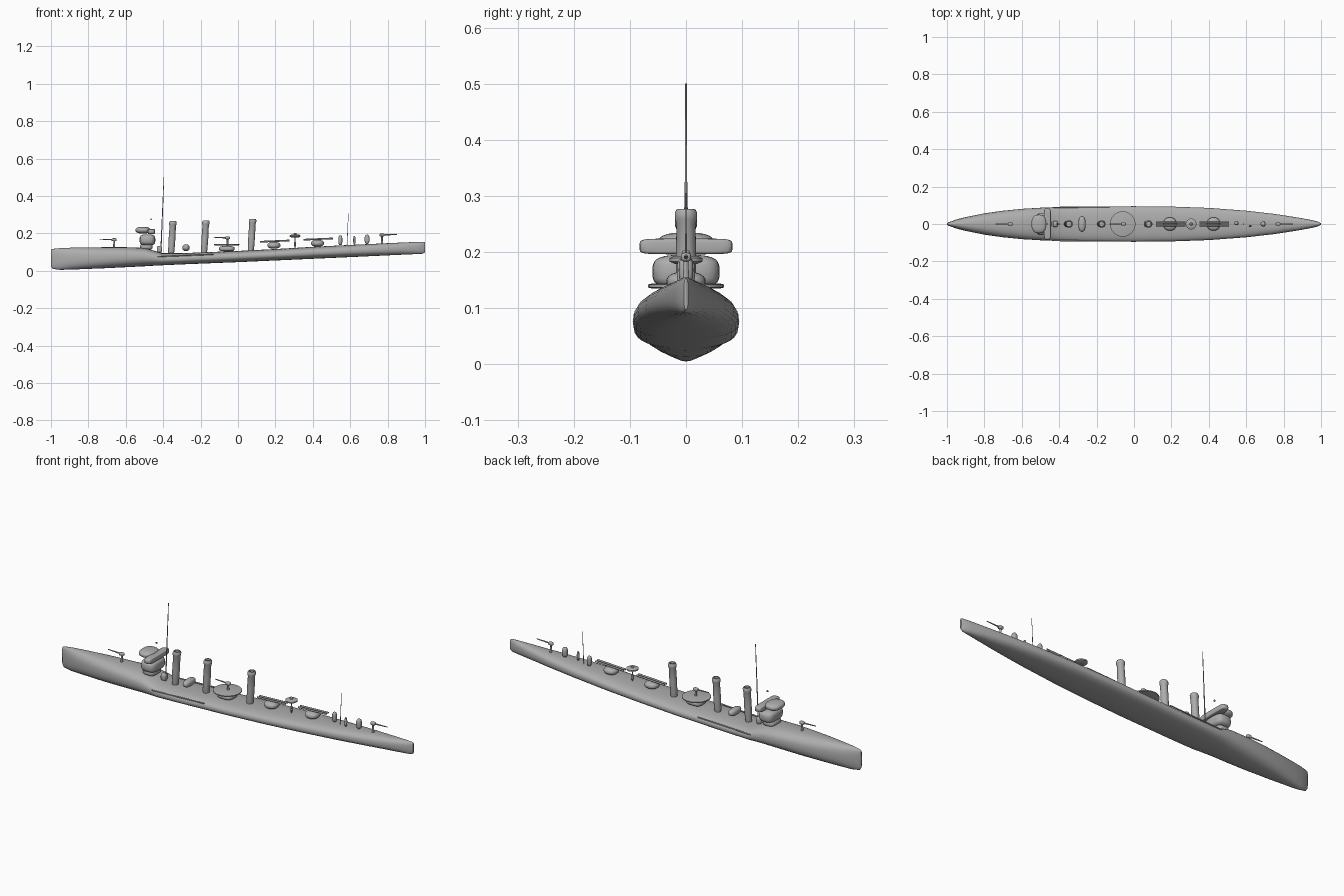
import bpy, bmesh, math
from mathutils import Vector

cube = bpy.data.objects.get("Cube")
if cube:
    bpy.data.objects.remove(cube, do_unlink=True)

grey = bpy.data.materials.new("warship grey")
grey.use_nodes = True
COLOUR = (0.42, 0.42, 0.42, 1)
grey.diffuse_color = COLOUR
grey.node_tree.nodes["Principled BSDF"].inputs["Base Color"].default_value = COLOUR


def finish(name, bm, angle=50):
    bmesh.ops.recalc_face_normals(bm, faces=bm.faces)
    mesh = bpy.data.meshes.new(name)
    bm.to_mesh(mesh)
    bm.free()
    obj = bpy.data.objects.new(name, mesh)
    mesh.materials.append(grey)
    bpy.context.collection.objects.link(obj)
    bpy.ops.object.select_all(action='DESELECT')
    bpy.context.view_layer.objects.active = obj
    obj.select_set(True)
    bpy.ops.object.shade_smooth_by_angle(angle=math.radians(angle))
    return obj


def signed_power(v, p):
    return math.copysign(abs(v) ** p, v)


def skin(bm, rings):
    for a, b in zip(rings, rings[1:]):
        n = len(a)
        for i in range(n):
            j = (i + 1) % n
            bm.faces.new((a[i], a[j], b[j], b[i]))
    bm.faces.new(rings[0])
    bm.faces.new(rings[-1])


def rounded(name, centre, size, p=0.6):
    """Rounded block (superellipsoid) with the given half sizes."""
    bm = bmesh.new()
    bmesh.ops.create_uvsphere(bm, u_segments=24, v_segments=14, radius=1)
    for v in bm.verts:
        r = math.hypot(v.co.x, v.co.y)
        k = max(r, 1e-6)
        ring = signed_power(r, p)
        v.co = (centre[0] + size[0] * ring * signed_power(v.co.x / k, p),
                centre[1] + size[1] * ring * signed_power(v.co.y / k, p),
                centre[2] + size[2] * signed_power(v.co.z, p))
    return finish(name, bm)


def rod(name, start, end, r1, r2=None, sides=12):
    start, end = Vector(start), Vector(end)
    axis = end - start
    bm = bmesh.new()
    bmesh.ops.create_cone(bm, cap_ends=True, segments=sides, radius1=r1,
                          radius2=r1 if r2 is None else r2, depth=axis.length)
    bm.transform(axis.to_track_quat('Z', 'Y').to_matrix().to_4x4())
    bmesh.ops.translate(bm, verts=bm.verts, vec=(start + end) / 2)
    return finish(name, bm)


def turned(name, x, z, profile, rake=0.0):
    """Lathe a (radius, height) profile, leaning along x with height."""
    bm = bmesh.new()
    rings = []
    for r, h in profile:
        angles = [math.tau * i / 24 for i in range(24)]
        rings.append([bm.verts.new((x + rake * h + r * math.cos(a), r * math.sin(a), z + h))
                      for a in angles])
    skin(bm, rings)
    return finish(name, bm, 40)


# Hull stations: x, half beam, top, bottom
stations = [
    (-1.0, .004, .112, .025), (-.99, .010, .117, .010), (-.95, .024, .121, .005),
    (-.9, .037, .123, .006), (-.8, .057, .125, .010), (-.7, .071, .126, .014),
    (-.6, .081, .126, .019), (-.5, .087, .122, .024), (-.45, .089, .108, .027),
    (-.41, .091, .094, .029), (-.3, .093, .094, .034), (0, .095, .106, .046),
    (.2, .093, .116, .055), (.4, .086, .128, .064), (.6, .071, .138, .073),
    (.75, .054, .145, .080), (.88, .034, .151, .086), (.95, .021, .154, .089),
    (.985, .012, .155, .091), (1.0, .004, .153, .097)]
bm = bmesh.new()
rings = []
for x, w, top, low in stations:
    mid, half, ring = (top + low) / 2, (top - low) / 2, []
    for i in range(32):
        a = math.tau * i / 32
        p = 0.75 if math.sin(a) > 0 else 0.85
        ring.append(bm.verts.new((x, w * signed_power(math.cos(a), 0.8),
                                  mid + half * signed_power(math.sin(a), p))))
    rings.append(ring)
skin(bm, rings)
finish("hull", bm, 60)

# Bridge and its crosswise wing
rounded("bridge_house", (-.484, 0, .165), (.042, .060, .030))
rounded("bridge_base", (-.49, 0, .128), (.034, .042, .016))
rounded("bridge_wing", (-.463, 0, .210), (.019, .083, .014), 0.35)
rounded("bridge_front", (-.508, 0, .217), (.040, .050, .018), 0.8)
rounded("compass", (-.465, 0, .276), (.004, .004, .004))
rounded("deck_locker", (-.42, 0, .115), (.014, .016, .018))

# Funnels with a flared collar
for i, (x, base, top) in enumerate([(-.358, .085, .266), (-.182, .09, .268), (.068, .1, .277)]):
    h = top - base
    turned("funnel_%d" % (i + 1), x, base,
           [(.014, 0), (.017, .02), (.018, h * .5), (.017, h - .026), (.020, h - .018),
            (.020, h - .007), (.016, h), (.012, h), (.012, h - .012)], 0.06)

# Masts
rod("fore_mast", (-.413, 0, .09), (-.396, 0, .5), .0032, .0015, 8)
rod("main_mast", (.583, 0, .135), (.59, 0, .305), .0018, .001, 8)


def gun(name, x, deck, height, aim, length):
    rod(name + "_pedestal", (x, 0, deck), (x, 0, height), .006, .004)
    rounded(name + "_breech", (x, 0, height), (.013, .009, .008))
    rod(name + "_barrel", (x, 0, height), (x + aim * length, 0, height + .003), .004, .002)


gun("bow_gun", -.662, .12, .166, -1, .078)
gun("midship_gun", -.056, .13, .176, -1, .075)
gun("stern_gun", .77, .14, .191, 1, .08)

# Round gun platform amidships, and the crosswise locker ahead of it
turned("gun_platform", -.06, .135, [(.060, 0), (.068, .002), (.068, .007), (.060, .009)])
rounded("platform_support", (-.06, 0, .118), (.042, .040, .014))
rounded("crosswise_locker", (-.278, 0, .123), (.019, .042, .018), 0.8)

# Twin torpedo mounts
for i, (x, z) in enumerate([(.192, .157), (.425, .168)]):
    rounded("torpedo_mount_%d" % (i + 1), (x, 0, z - .021), (.035, .035, .018), 0.85)
    for side in (-1, 1):
        y = side * .008
        rod("torpedo_tube_%d_%s" % (i + 1, "left" if side > 0 else "right"),
            (x - .075, y, z - .002), (x + .084, y, z + .005), .0045)

# Searchlight tower
rod("searchlight_post", (.305, 0, .118), (.305, 0, .185), .003)
rounded("searchlight_foot", (.305, 0, .142), (.005, .008, .014))
turned("searchlight_platform", .305, .179, [(.020, 0), (.029, .004), (.029, .010), (.022, .014)])
rounded("searchlight", (.305, 0, .197), (.007, .007, .006))

# After deck fittings
for name, x, y, z, r, h in [("ventilator", .547, .005, .163, .011, .026),
                            ("capstan", .622, -.010, .163, .006, .024),
                            ("after_control", .69, 0, .168, .013, .025)]:
    rounded(name, (x, y, z), (r, r, h), 0.75)

# Thin rubbing strakes along the low deck edge
for side in (-1, 1):
    rod("strake_" + ("left" if side > 0 else "right"),
        (-.43, side * .089, .076), (-.13, side * .091, .088), .003)
